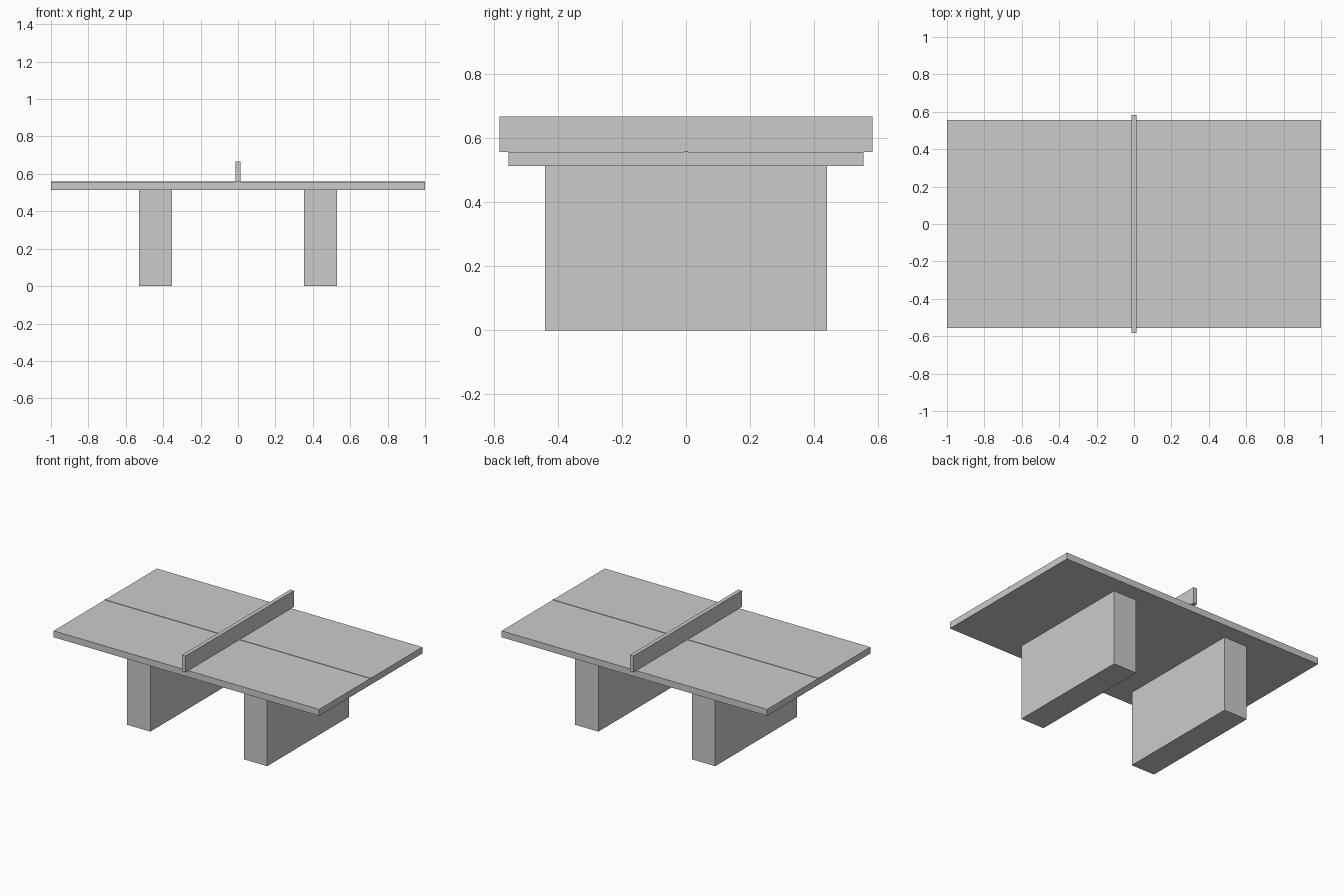
import bpy

if "Cube" in bpy.data.objects:
    bpy.data.objects.remove(bpy.data.objects["Cube"])

grey = bpy.data.materials.new("light grey")
grey.diffuse_color = (0.6, 0.6, 0.6, 1)
grey.use_nodes = True
grey.node_tree.nodes["Principled BSDF"].inputs["Base Color"].default_value = grey.diffuse_color


def box(name, x, y, z):
    """Box spanning the (low, high) ranges on each axis."""
    bpy.ops.mesh.primitive_cube_add(size=1)
    ob = bpy.context.object
    ob.name = name
    ranges = (x, y, z)
    for v in ob.data.vertices:
        v.co = [r[1] if c > 0 else r[0] for c, r in zip(v.co, ranges)]
    ob.data.materials.append(grey)
    return ob


# Table slab
box("table_top", (-1, 1), (-0.555, 0.555), (0.513, 0.557))

# Raised centre line along the table
box("centre_line", (-1, 1), (-0.006, 0.006), (0.555, 0.560))

# Net wall across the middle, overhanging both edges
box("net", (-0.0135, 0.0135), (-0.583, 0.583), (0.557, 0.667))

# Two solid slab legs
for side, name in ((-1, "left_leg"), (1, "right_leg")):
    x = sorted((side * 0.352, side * 0.528))
    box(name, x, (-0.44, 0.44), (0, 0.513))
